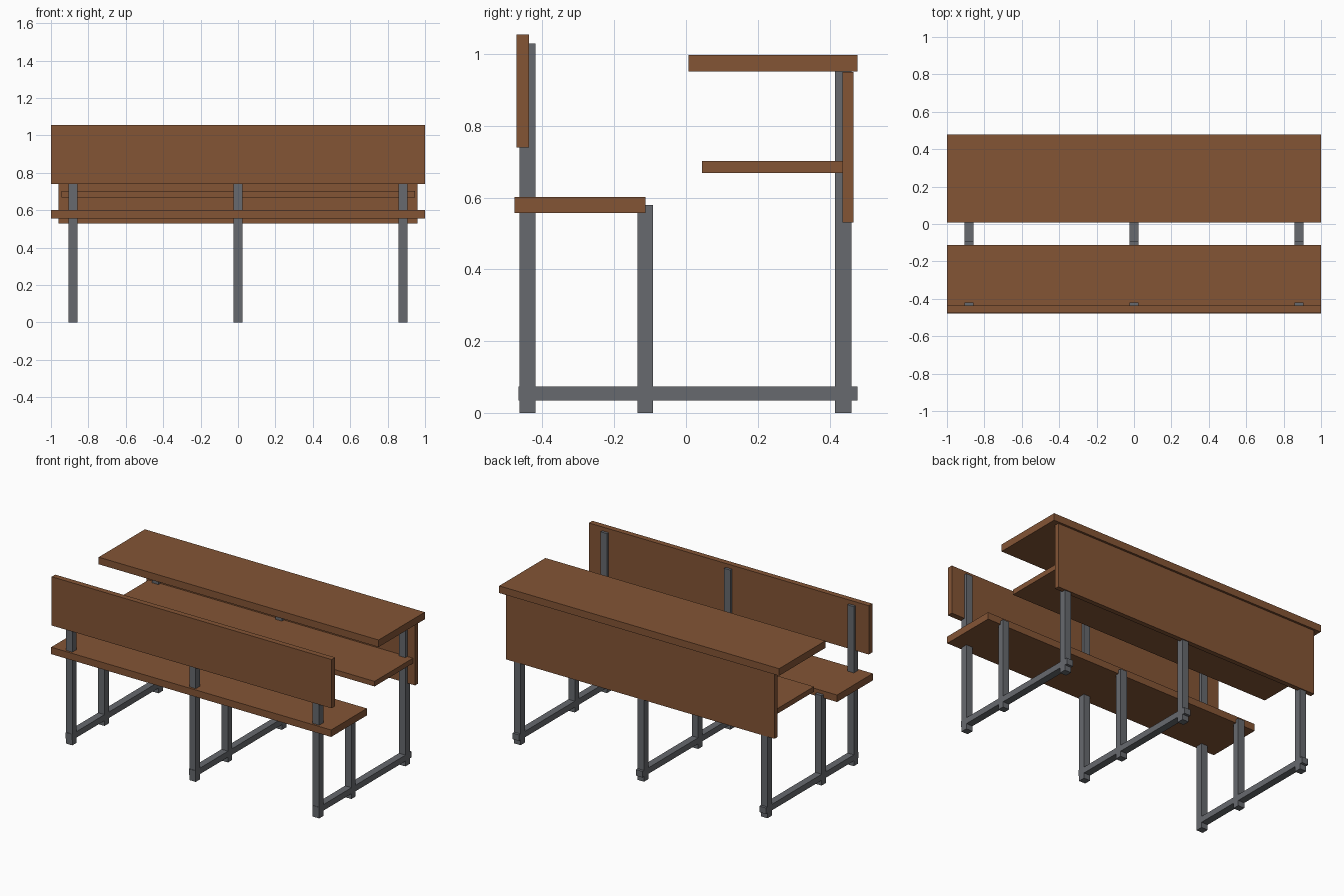
import bpy

cube = bpy.data.objects.get("Cube")
if cube:
    bpy.data.objects.remove(cube, do_unlink=True)


def make_material(name, rgb):
    mat = bpy.data.materials.new(name)
    mat.use_nodes = True
    color = (*rgb, 1)
    mat.diffuse_color = color
    mat.node_tree.nodes["Principled BSDF"].inputs["Base Color"].default_value = color
    return mat


wood = make_material("brown wood", (0.23, 0.09, 0.036))
steel = make_material("grey steel", (0.135, 0.143, 0.158))


def box(name, x, y, z, mat):
    """Add a box from its (min, max) range on each axis."""
    ranges = (x, y, z)
    bpy.ops.mesh.primitive_cube_add(size=1, location=[(a + b) / 2 for a, b in ranges])
    obj = bpy.context.object
    obj.name = name
    obj.scale = [b - a for a, b in ranges]
    bpy.ops.object.transform_apply(location=False, rotation=False, scale=True)
    obj.data.materials.append(mat)
    return obj


def board(name, half_width, y, z):
    return box(name, (-half_width, half_width), y, z, wood)


# Wooden boards
board("backrest", 1.0, (-0.473, -0.437), (0.74, 1.055))
board("seat", 1.0, (-0.478, -0.113), (0.557, 0.602))
board("desk_top", 1.0, (0.007, 0.478), (0.952, 0.998))
board("book_shelf", 0.945, (0.044, 0.438), (0.669, 0.702))
board("modesty_panel", 0.96, (0.436, 0.467), (0.53, 0.95))

# Three steel frames, each with three posts and a floor rail
for side, cx in (("right", -0.882), ("middle", 0), ("left", 0.882)):
    x = (cx - 0.023, cx + 0.023)
    box(side + "_backrest_post", x, (-0.464, -0.42), (0, 1.03), steel)
    box(side + "_seat_post", x, (-0.135, -0.092), (0, 0.58), steel)
    box(side + "_desk_post", x, (0.416, 0.461), (0, 0.953), steel)
    box(side + "_floor_rail", x, (-0.467, 0.478), (0.034, 0.073), steel)
